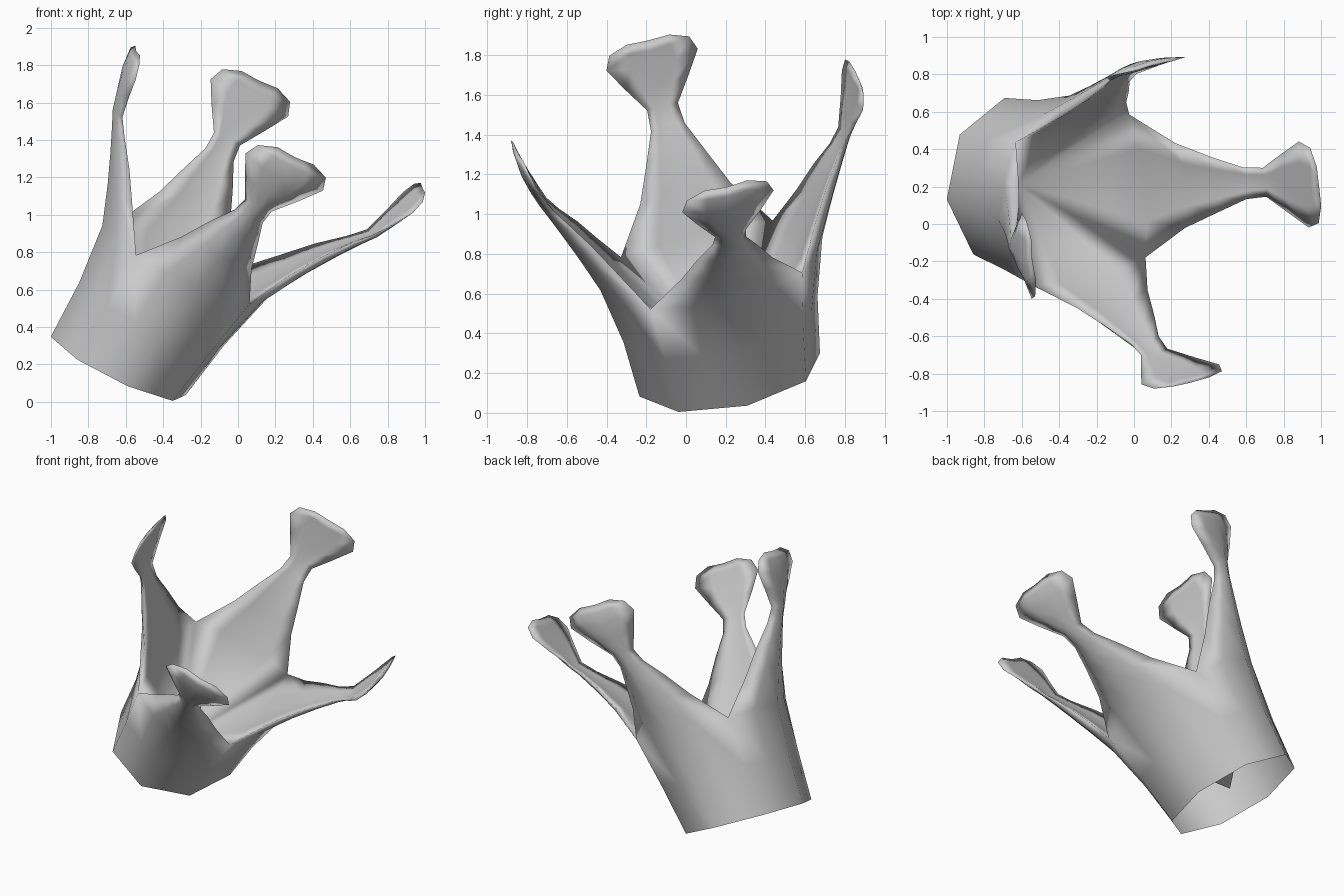
import bpy, bmesh
from mathutils import Vector

if "Cube" in bpy.data.objects:
    bpy.data.objects.remove(bpy.data.objects["Cube"])

# Tilted frame of the crown: base centre, two spread directions, and the leaning axis
C = Vector((-0.64, 0.22, 0.192))
U = Vector((0.893, 0.219, -0.385))
V = Vector((0.11, -0.966, -0.233))
S = Vector((0.78, -0.20, 1.215))


def place(a, b, h):
    # the crown is a little narrower along U near the base, and leans slightly at the tips
    lean = min(max((h - 0.46) / 0.40, 0.0), 1.0)
    a = a * (0.86 + 0.14 * lean) + 0.022 * lean * a * a
    return C + U * a + V * b + S * (h - lean * (0.008 + 0.028 * a))


# Rows of one quarter: mid height, mid radius, half width, edge radius, edge height, half-way blend
rows = [
    (0.00, 0.47, 0.332, 0.332, 0.00, 0.50),
    (0.23, 0.505, 0.36, 0.36, 0.23, 0.45),
    (0.46, 0.578, 0.395, 0.395, 0.455, 0.38),
    (0.61, 0.66, 0.235, 0.52, 0.60, 0.32),
    (0.72, 0.725, 0.155, 0.615, 0.71, 0.30),
    (0.81, 0.78, 0.088, 0.705, 0.80, 0.30),
    (0.86, 0.812, 0.08, 0.76, 0.86, 0.30),
    (0.93, 0.85, 0.165, 0.81, 0.945, 0.30),
    (1.00, 0.88, 0.238, 0.85, 1.025, 0.30),
    (1.06, 0.892, 0.208, 0.87, 1.075, 0.30),
    (1.095, 0.88, 0.11, 0.875, 1.10, 0.40),
]
VALLEY = 2
STEPS = (-1, -0.5, 0, 0.5, 1)

bm = bmesh.new()


def skin(grid):
    for lo, hi in zip(grid, grid[1:]):
        for i in range(4):
            bm.faces.new((lo[i], lo[i + 1], hi[i + 1], hi[i]))


def line_of(ca, cb, row, inner):
    hm, rm, w, re, he, k = row
    if inner:                      # inner face: shallow hollow between the two edges
        rm = re + (rm - re) * 0.3 if hm < 0.9 else re - 0.01
    line = []
    for t in STEPS:
        e = {0: 0.0, 0.5: k, 1: 1.0}[abs(t)]
        r, h = rm + (re - rm) * e, hm + (he - hm) * e
        line.append(bm.verts.new(place(ca * r - cb * w * t, cb * r + ca * w * t, h)))
    return line


# Four quarters, each a wall panel rising into a flared prong with a cupped tip
for ca, cb in ((1, 0), (0, 1), (-1, 0), (0, -1)):
    outer = [line_of(ca, cb, row, False) for row in rows]
    skin(outer)

    # Inner face of the prong, sharing its rim with the outer face
    inner = [line_of(ca, cb, row, True) for row in rows[VALLEY:-1]]
    inner.append([bm.verts.new(v.co) for v in outer[-1]])
    skin(inner)

    # Funnel-shaped inside floor, meeting at a point just above the base
    apex = bm.verts.new(place(0, 0, 0.03))
    for p, q in zip(inner[0], inner[0][1:]):
        bm.faces.new((p, q, apex))

# Weld quarters, rims and the floor point
bmesh.ops.remove_doubles(bm, verts=bm.verts, dist=0.0005)
bmesh.ops.recalc_face_normals(bm, faces=bm.faces)
for face in bm.faces:
    face.smooth = True

mesh = bpy.data.meshes.new("crown")
bm.to_mesh(mesh)
bm.free()
crown = bpy.data.objects.new("crown", mesh)
bpy.context.collection.objects.link(crown)
